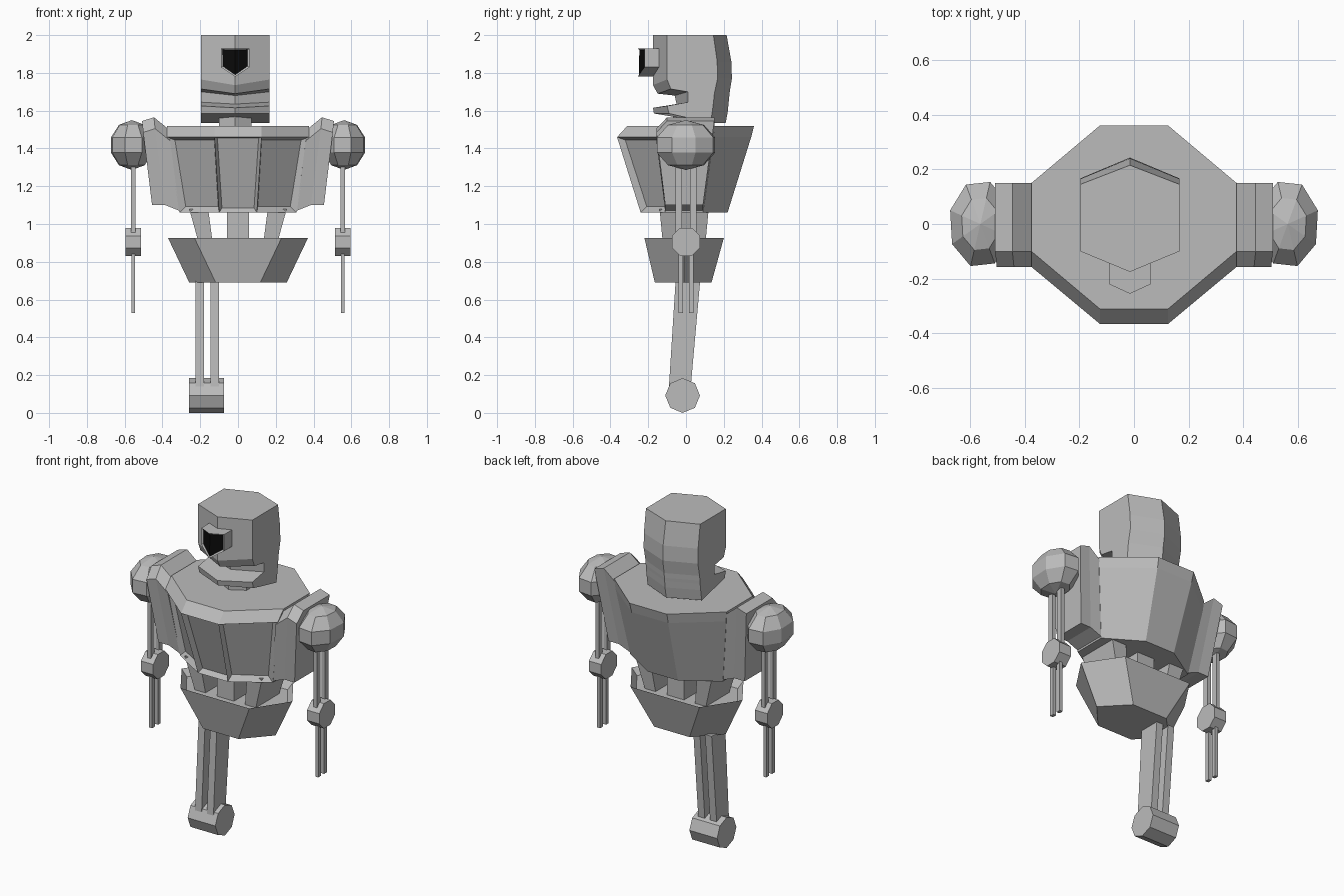
import bpy
import bmesh
from math import cos, sin, pi, radians
from mathutils import Matrix, Vector

default_cube = bpy.data.objects.get("Cube")
if default_cube:
    bpy.data.objects.remove(default_cube, do_unlink=True)


def make_material(name, value):
    material = bpy.data.materials.new(name)
    colour = (value, value, value, 1.0)
    material.diffuse_color = colour
    material.use_nodes = True
    material.node_tree.nodes["Principled BSDF"].inputs["Base Color"].default_value = colour
    return material


grey = make_material("plain_grey", 0.5)
black = make_material("visor_black", 0.003)


def finish(name, bm, materials=(grey,)):
    bmesh.ops.recalc_face_normals(bm, faces=bm.faces)
    mesh = bpy.data.meshes.new(name)
    bm.to_mesh(mesh)
    bm.free()
    for material in materials:
        mesh.materials.append(material)
    obj = bpy.data.objects.new(name, mesh)
    bpy.context.collection.objects.link(obj)
    return obj


def loft(rings):
    """Closed shell through rings with equal point counts; returns bmesh and bands."""
    bm = bmesh.new()
    loops = [[bm.verts.new(p) for p in ring] for ring in rings]
    count = len(loops[0])
    bands = []
    for low, high in zip(loops, loops[1:]):
        bands.append([bm.faces.new((low[i], low[(i + 1) % count],
                                    high[(i + 1) % count], high[i]))
                      for i in range(count)])
    bm.faces.new(loops[0][::-1])
    cap = bm.faces.new(loops[-1])
    bmesh.ops.recalc_face_normals(bm, faces=bm.faces)
    return bm, bands, cap


def rect(cx, cy, z, width, depth):
    w, d = width / 2, depth / 2
    return [(cx - w, cy - d, z), (cx + w, cy - d, z),
            (cx + w, cy + d, z), (cx - w, cy + d, z)]


def bar(name, low, high):
    return finish(name, loft([rect(*low), rect(*high)])[0])


def mirrored_ring(half, z):
    """Ring from the +x half, listed front to back."""
    return ([(x, y, z) for x, y in half] +
            [(-x, y, z) for x, y in reversed(half)])


def drum(name, x, y, z, radius, width, turn):
    """Eight-sided drum lying along x."""
    rings = []
    for side in (-width / 2, width / 2):
        rings.append([(x + side, y + radius * cos(turn + i * pi / 4),
                       z + radius * sin(turn + i * pi / 4)) for i in range(8)])
    return finish(name, loft(rings)[0])


# Chest with a bevelled front lip and three recessed front panels
bm, bands, cap = loft([
    mirrored_ring([(.10, -.24), (.31, -.11), (.31, .09), (.10, .22)], 1.06),
    mirrored_ring([(.125, -.365), (.375, -.157), (.37, .145), (.122, .345)], 1.46),
    mirrored_ring([(.125, -.31), (.375, -.10), (.375, .15), (.125, .36)], 1.52)])
lower = bands[0]
bmesh.ops.inset_individual(bm, faces=[lower[7]], thickness=.022, depth=-.03)
bmesh.ops.inset_individual(bm, faces=[lower[0], lower[6]], thickness=.035, depth=-.03)
finish("chest", bm)

# Hips: tapered six-sided bowl with a shallow hollow on top
bm, bands, cap = loft([
    mirrored_ring([(.118, -.165), (.258, -.01), (.118, .135)], .69),
    mirrored_ring([(.23, -.22), (.37, -.01), (.23, .20)], .925)])
bmesh.ops.inset_region(bm, faces=[cap], thickness=.035, depth=-.04)
finish("hips", bm)

# Waist columns
bar("waist_centre", (0, -.01, .87, .115, .22), (0, -.01, 1.08, .115, .22))
for side, label in ((1, "left"), (-1, "right")):
    bar("waist_" + label, (side * .165, -.01, .87, .07, .22),
        (side * .208, -.01, 1.08, .10, .26))

# Shoulders and arms
for side, label in ((1, "left"), (-1, "right")):
    stations = [(.365, 1.50, .31, 1.07), (.445, 1.565, .385, 1.10),
                (.508, 1.545, .455, 1.10)]
    rings = []
    for x, top, foot_x, foot in stations:
        lip = x - .006
        rings.append([(side * x, .15, top), (side * x, -.10, top),
                      (side * lip, -.157, top - .06),
                      (side * foot_x, -.11, foot), (side * foot_x, .09, foot)])
    finish("shoulder_plate_" + label, loft(rings)[0])

    bm = bmesh.new()
    bmesh.ops.create_uvsphere(bm, u_segments=8, v_segments=5, radius=1)
    bmesh.ops.rotate(bm, verts=bm.verts, cent=(0, 0, 0),
                     matrix=Matrix.Rotation(radians(27) * -side, 3, "Z"))
    bmesh.ops.scale(bm, verts=bm.verts, vec=(.122, .17, .132))
    bmesh.ops.translate(bm, verts=bm.verts, vec=(side * .562, 0, 1.418))
    finish("shoulder_ball_" + label, bm)

    arm_x = side * .555
    drum("elbow_" + label, arm_x, 0, .905, .081, .082, pi / 8)
    for end, word in ((-1, "front"), (1, "back")):
        bar("upper_arm_%s_%s" % (word, label),
            (arm_x, end * .038, .95, .023, .034),
            (arm_x, end * .038, 1.32, .023, .034))
        bar("forearm_%s_%s" % (word, label),
            (arm_x, end * .028, .53, .02, .026),
            (arm_x, end * .028, .87, .02, .026))

# Single right leg: two slanted plates and a drum foot
for x, word in ((-.202, "outer"), (-.123, "inner")):
    bar("leg_plate_" + word, (x, -.034, .12, .044, .115), (x, .01, .70, .044, .13))
drum("foot", -.167, -.018, .092, .092, .185, pi / 2)

# Neck
neck_x = -.015
rings = [[(neck_x + .1 * sin(i * pi / 3), .03 + .1 * cos(i * pi / 3), z)
          for i in range(6)] for z in (1.50, 1.62)]
finish("neck", loft(rings)[0])

# Head: six-sided sections with a mouth notch and jutting jaw
# columns: tip y, front corner y, back corner y, back y, tip z, corner z, back z
sections = [
    (-.17, -.09, .13, .21, 1.585, 1.585, 1.535),
    (-.175, -.10, .14, .222, 1.615, 1.625, 1.60),
    (-.05, .01, .145, .225, 1.635, 1.645, 1.64),
    (-.06, .01, .147, .228, 1.68, 1.70, 1.66),
    (-.15, -.08, .15, .23, 1.69, 1.715, 1.69),
    (-.175, -.10, .167, .243, 1.735, 1.765, 1.77),
    (-.175, -.10, .165, .24, 1.86, 1.86, 1.86),
    (-.175, -.10, .145, .215, 2, 2, 2)]
left_x, right_x = .166, -.196
rings = []
for tip, front, rear, back, tip_z, corner_z, back_z in sections:
    rings.append([(neck_x, tip, tip_z), (left_x, front, corner_z),
                  (left_x, rear, back_z), (neck_x, back, back_z),
                  (right_x, rear, back_z), (right_x, front, corner_z)])
finish("head", loft(rings)[0])

# Visor: pointed housing creased down the middle, with a sunken dark lens
half, top, low, point = .076, 1.93, 1.83, 1.78
outline = [(0, -.255, top), (half, -.22, top), (half, -.22, low),
           (0, -.255, point), (-half, -.22, low), (-half, -.22, top)]
bm = bmesh.new()
front = [bm.verts.new((neck_x + x, y, z)) for x, y, z in outline]
rear = [bm.verts.new((neck_x + x, -.12, z)) for x, y, z in outline]
lens = [bm.faces.new((front[0], front[3], front[2], front[1])),
        bm.faces.new((front[0], front[5], front[4], front[3]))]
for i in range(6):
    j = (i + 1) % 6
    bm.faces.new((front[i], front[j], rear[j], rear[i]))
bm.faces.new(rear)
bmesh.ops.recalc_face_normals(bm, faces=bm.faces)
bmesh.ops.inset_region(bm, faces=lens, thickness=.01, depth=-.008)
for face in lens:
    face.material_index = 1
finish("visor", bm, (grey, black))
